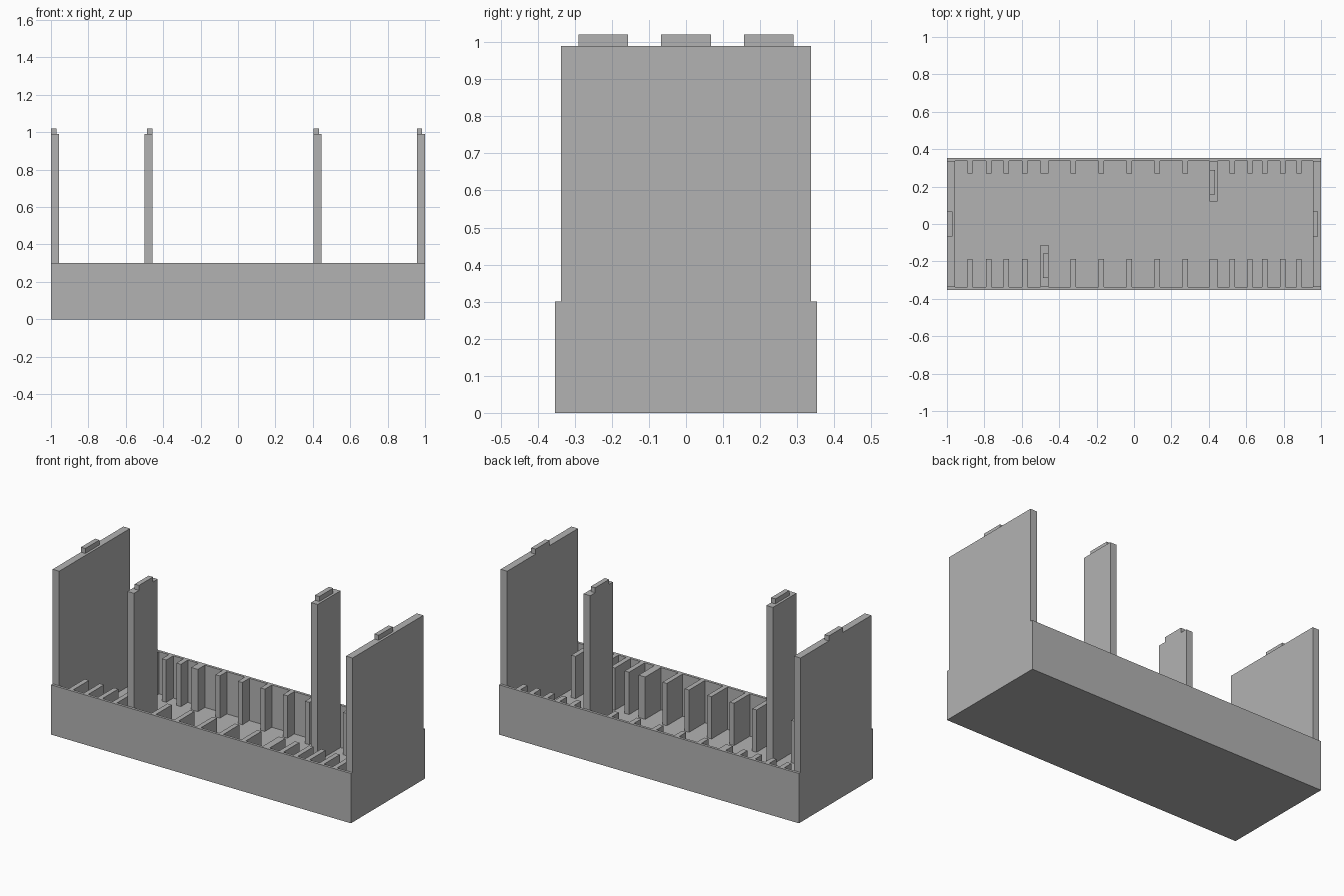
import bpy, bmesh

if "Cube" in bpy.data.objects:
    bpy.data.objects.remove(bpy.data.objects["Cube"])

grey = bpy.data.materials.new("plain grey")
grey.diffuse_color = (0.45, 0.45, 0.45, 1)
grey.use_nodes = True
grey.node_tree.nodes["Principled BSDF"].inputs["Base Color"].default_value = grey.diffuse_color


def box(name, x0, x1, y0, y1, z0, z1):
    """Axis-aligned box from its limits."""
    mesh = bpy.data.meshes.new(name)
    bm = bmesh.new()
    bmesh.ops.create_cube(bm, size=1)
    for v in bm.verts:
        v.co = (x1 if v.co.x > 0 else x0,
                y1 if v.co.y > 0 else y0,
                z1 if v.co.z > 0 else z0)
    bm.to_mesh(mesh)
    bm.free()
    mesh.materials.append(grey)
    ob = bpy.data.objects.new(name, mesh)
    bpy.context.collection.objects.link(ob)
    return ob


W, IN = 0.353, 0.337        # outer and inner half depth
FLOOR, RIM, TOP, TAB = 0.045, 0.30, 0.99, 1.02

# tray: floor and long walls
box("floor", -0.956, 0.956, -IN, IN, 0, FLOOR)
box("front_wall", -1, 1, -W, -IN, 0, RIM)
box("back_wall", -1, 1, IN, W, 0, RIM)

# tall end panels with locating tabs
box("left_end_panel", -1, -0.956, -IN, IN, 0, TOP)
box("left_end_tab", -1, -0.971, -0.067, 0.067, TOP, TAB)
box("right_end_panel", 0.956, 1, -IN, IN, 0, TOP)
box("right_end_tab", 0.956, 0.985, -0.067, 0.067, TOP, TAB)

# tall inner posts with tabs
box("front_post", -0.501, -0.457, -IN, -0.112, FLOOR, TOP)
box("front_post_tab", -0.486, -0.457, -0.29, -0.157, TOP, TAB)
box("back_post", 0.403, 0.447, 0.12, IN, FLOOR, TOP)
box("back_post_tab", 0.403, 0.432, 0.157, 0.29, TOP, TAB)

# slot ribs along both long walls
rib_centres = [-0.877, -0.777, -0.682, -0.585, -0.325, -0.175, -0.025,
               0.125, 0.273, 0.525, 0.62, 0.70, 0.795, 0.882]
for x in rib_centres:
    box("front_rib", x - 0.0145, x + 0.0145, -IN, -0.187, FLOOR, RIM)
    box("back_rib", x - 0.0145, x + 0.0145, 0.27, IN, FLOOR, RIM)

# wide ribs facing the posts
box("wide_front_rib", 0.403, 0.447, -IN, -0.187, FLOOR, RIM)
box("wide_back_rib", -0.501, -0.457, 0.27, IN, FLOOR, RIM)
